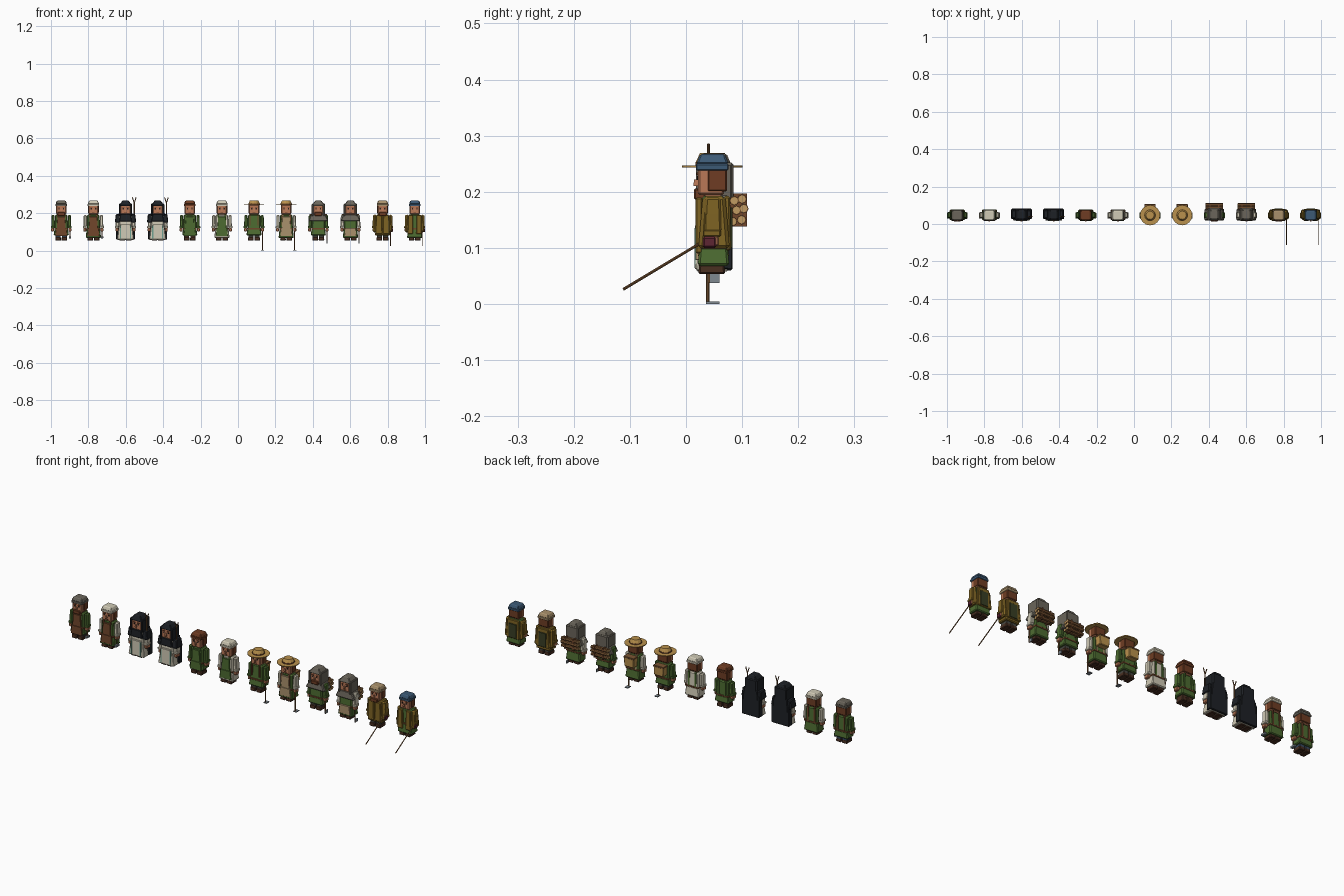
import bpy, bmesh, math
from mathutils import Vector, Matrix

if "Cube" in bpy.data.objects:
    bpy.data.objects.remove(bpy.data.objects["Cube"])

PAL = dict(skin="B87858", hair="6E3F28", dark="2E2622", green="4E6B34", cream="CFC9B4", grey="6A655B",
           leather="70482F", black="23262A", straw="B8904E", wood="7A5636", steel="7F8890", blue="3F5A74",
           mustard="7E6428", beige="A8906C", trousers="4A4A44", boots="4A3226", teal="6FA090",
           log="C09A62", wine="5E2A35", olive="3B4028", navy="3A4A5E")

def mat(key):
    m = bpy.data.materials.get(key)
    if not m:
        m = bpy.data.materials.new(key)
        rgb = [(int(PAL[key][k:k + 2], 16) / 255) ** 2.2 for k in (0, 2, 4)]
        m.diffuse_color = (*rgb, 1)
        m.use_nodes = True
        m.node_tree.nodes["Principled BSDF"].inputs["Base Color"].default_value = m.diffuse_color
    return m

def finish(bm, name, col):
    bmesh.ops.recalc_face_normals(bm, faces=bm.faces)
    me = bpy.data.meshes.new(name)
    bm.to_mesh(me)
    bm.free()
    me.materials.append(mat(col))
    ob = bpy.data.objects.new(name, me)
    bpy.context.collection.objects.link(ob)
    return ob

def box(name, col, x, y, z, top=(1, 1), bev=0.0):
    """Chamfered block from ranges; top narrows the upper face."""
    bm = bmesh.new()
    bmesh.ops.create_cube(bm, size=1)
    c = [(r[0] + r[1]) / 2 for r in (x, y, z)]
    d = [r[1] - r[0] for r in (x, y, z)]
    for v in bm.verts:
        s = top if v.co.z > 0 else (1, 1)
        v.co = (c[0] + v.co.x * d[0] * s[0], c[1] + v.co.y * d[1] * s[1], c[2] + v.co.z * d[2])
    if bev:
        bmesh.ops.bevel(bm, geom=bm.edges[:], offset=bev, segments=1, affect='EDGES')
    return finish(bm, name, col)

def rod(name, col, a, b, r, n=8, r2=None):
    a, b = Vector(a), Vector(b)
    d = b - a
    M = Matrix.Translation((a + b) / 2) @ d.to_track_quat('Z', 'Y').to_matrix().to_4x4()
    bm = bmesh.new()
    bmesh.ops.create_cone(bm, cap_ends=True, segments=n, radius1=r, radius2=r if r2 is None else r2,
                          depth=d.length, matrix=M)
    return finish(bm, name, col)

def body(c, tunic, sleeve, legs, dress):
    for s in (-1, 1):
        def sx(a, b): return tuple(sorted((c + s * a, c + s * b)))
        box("leg", legs, sx(.003, .03), (.027, .068), (.068, .108), bev=.002)
        box("boot", "boots", sx(.002, .032), (.022, .07), (.053, .073), (.95, .92), .003)
        box("sleeve", sleeve, sx(.034, .053), (.032, .064), (.128, .19), (.85, .85), .004)
        box("cuff", sleeve, sx(.037, .056), (.03, .062), (.12, .132), bev=.002)
        box("hand", "skin", sx(.038, .054), (.032, .058), (.103, .121), bev=.003)
    box("torso", tunic, (c - .036, c + .036), (.025, .072), (.105, .192), (.92, .9), .005)
    zb = .068 if dress else .082
    box("tunic_skirt", tunic, (c - .041, c + .041), (.021, .077), (zb, .116), (.87, .85), .004)
    box("belt", "leather", (c - .037, c + .037), (.023, .074), (.113, .121), bev=.001)

def head(c, hair, beard):
    box("neck", "skin", (c - .014, c + .014), (.034, .062), (.185, .2))
    box("head", "skin", (c - .027, c + .027), (.021, .068), (.194, .246), bev=.004)
    box("hair_back", hair, (c - .029, c + .029), (.038, .073), (.2, .247), bev=.003)
    box("nose", "skin", (c - .0045, c + .0045), (.013, .023), (.21, .222), (.7, .7))
    for s in (-1, 1):
        box("eye", "dark", (c + s * .012 - .0035, c + s * .012 + .0035), (.0195, .023), (.221, .228))
        box("brow", hair, (c + s * .012 - .006, c + s * .012 + .006), (.0185, .023), (.23, .234))
    if beard:
        box("beard", hair, (c - .02, c + .02), (.014, .035), (.186, .206), bev=.003)
    else:
        box("mouth", "leather", (c - .007, c + .007), (.0195, .023), (.202, .205))

def cap(c, col):
    box("cap_band", col, (c - .031, c + .031), (.018, .076), (.238, .25), bev=.002)
    box("cap_crown", col, (c - .031, c + .031), (.018, .076), (.249, .267), (.76, .76), .003)

def straw_hat(c):
    y = .047
    rod("hat_brim", "straw", (c, y, .243), (c, y, .247), .054, 16)
    rod("hat_band", "leather", (c, y, .247), (c, y, .253), .0305, 12)
    rod("hat_crown", "straw", (c, y, .252), (c, y, .269), .03, 12, .022)

def hood(c, col, back):
    for s in (-1, 1):
        box("hood_side", col, tuple(sorted((c + s * .026, c + s * .036))), (.018, back), (.186, .25), bev=.003)
    box("hood_back", col, (c - .035, c + .035), (.068, back + .003), (.18, .252), bev=.004)
    box("hood_top", col, (c - .036, c + .036), (.017, back + .002), (.24, .268), (.45, .65), .003)

def apron(c, col, bib=True):
    if bib:
        box("apron_bib", col, (c - .024, c + .024), (.019, .03), (.12, .182), (.85, 1), .001)
        for s in (-1, 1):
            box("apron_strap", col, (c + s * .019 - .004, c + s * .019 + .004), (.022, .073), (.178, .194))
            box("apron_strap_back", col, (c + s * .019 - .004, c + s * .019 + .004), (.07, .0745), (.12, .19))
    box("apron_skirt", col, (c - .032, c + .032), (.017, .03), (.078, .122), (.88, 1), .001)

def smith(c, f):
    cap(c, "cream" if f else "grey")
    apron(c, "leather")
    rod("hammer_handle", "wood", (c + .047, .04, .125), (c + .047, .04, .072), .0025)
    box("hammer_head", "steel", (c + .041, c + .053), (.028, .054), (.066, .077), bev=.001)

def robed(c, f):
    hood(c, "black", .08)
    box("robe", "cream", (c - .045, c + .045), (.018, .076), (.058, .13), (.8, .8), .003)
    box("robe_panel", "cream", (c - .03, c + .03), (.016, .03), (.062, .14), (.85, 1), .001)
    for s in (-1, 1):
        box("robe_trim", "teal", (c + s * .026 - .003, c + s * .026 + .003), (.015, .022), (.064, .135))
        box("shoulder_mantle", "black", tuple(sorted((c + s * .025, c + s * .057))), (.026, .08), (.15, .195),
            (.7, .8), .004)
        box("cloak_side", "black", tuple(sorted((c + s * .04, c + s * .051))), (.055, .083), (.062, .17), bev=.002)
    box("collar", "black", (c - .034, c + .034), (.018, .04), (.155, .195), (.8, .8), .003)
    box("cloak_back", "black", (c - .051, c + .051), (.072, .083), (.06, .2), (.75, 1), .003)
    rod("fork_shaft", "wood", (c + .047, .04, .1), (c + .047, .04, .258), .003)
    for s in (-1, 1):
        rod("fork_tine", "wood", (c + .047, .04, .255), (c + .047 + s * .01, .04, .285), .0025)

def baker(c, f):
    cap(c, "cream" if f else "hair")
    apron(c, "green")

def field_hand(c, f):
    straw_hat(c)
    if f:
        apron(c, "beige")
    box("basket", "straw", (c - .027, c + .027), (.072, .104), (.138, .185), (1.08, 1.08), .003)
    box("basket_rim", "wood", (c - .03, c + .03), (.071, .106), (.182, .19), bev=.001)
    for s in (-1, 1):
        box("basket_strap", "leather", (c + s * .022 - .003, c + s * .022 + .003), (.02, .027), (.135, .192))
    rod("hoe_shaft", "wood", (c + .045, .039, .14), (c + .045, .039, .003), .003)
    box("hoe_blade", "steel", (c + .036, c + .054), (.036, .06), (0, .004))

def woodcutter(c, f):
    hood(c, "grey", .082)
    if f:
        apron(c, "beige", False)
    box("shoulder_cape", "grey", (c - .054, c + .054), (.018, .082), (.158, .195), (.7, .8), .004)
    for y, z in ((.083, .147), (.099, .15), (.09, .167), (.103, .17), (.086, .184), (.1, .187)):
        rod("log", "wood", (c - .046, y, z), (c + .046, y, z), .0085, 8)
        rod("log_core", "log", (c - .0465, y, z), (c + .0465, y, z), .0065, 8)
    for s in (-1, 1):
        box("log_strap", "leather", (c + s * .024 - .003, c + s * .024 + .003), (.072, .109), (.138, .197))
    rod("axe_handle", "wood", (c + .046, .041, .13), (c + .046, .041, .037), .003)
    box("axe_blade", "steel", (c + .044, c + .048), (.038, .06), (.037, .053))

def drover(c, f):
    cap(c, "blue" if f else "beige")
    for s in (-1, 1):
        def sx(a, b): return tuple(sorted((c + s * a, c + s * b)))
        box("coat_side", "mustard", sx(.03, .051), (.022, .078), (.098, .192), (.7, .72), .006)
        box("coat_front", "mustard", sx(.008 if f else .001, .038), (.017, .03), (.09, .19), (.85, 1), .003)
        box("coat_pocket", "mustard", sx(.05, .053), (.036, .058), (.125, .16))
    box("coat_back", "mustard", (c - .038, c + .038), (.066, .08), (.095, .192), (.85, .8), .003)
    box("back_panel", "olive", (c - .022, c + .022), (.076, .083), (.1, .172), bev=.001)
    box("pouch", "wine", (c + .044, c + .056), (.03, .054), (.1, .12), bev=.003)
    rod("long_stick", "wood", (c + .043, .04, .117), (c + .043, -.112, .026), .0025)

# trade, then tunic / sleeve / legs for the two members of each pair
PAIRS = [(smith, ("green", "green", "navy"), ("green", "cream", "trousers")),
         (robed, ("cream", "cream", "dark"), ("cream", "cream", "dark")),
         (baker, ("green", "green", "boots"), ("cream", "cream", "boots")),
         (field_hand, ("green", "green", "trousers"), ("green", "cream", "boots")),
         (woodcutter, ("green", "green", "trousers"), ("green", "cream", "trousers")),
         (drover, ("mustard", "mustard", "trousers"), ("green", "mustard", "trousers"))]

for i in range(12):
    c = -.945 + i * .1718
    trade, f = PAIRS[i // 2][0], i % 2
    body(c, *PAIRS[i // 2][1 + f], dress=f)
    head(c, "hair", beard=(not f and trade in (smith, woodcutter, drover)))
    trade(c, f)
